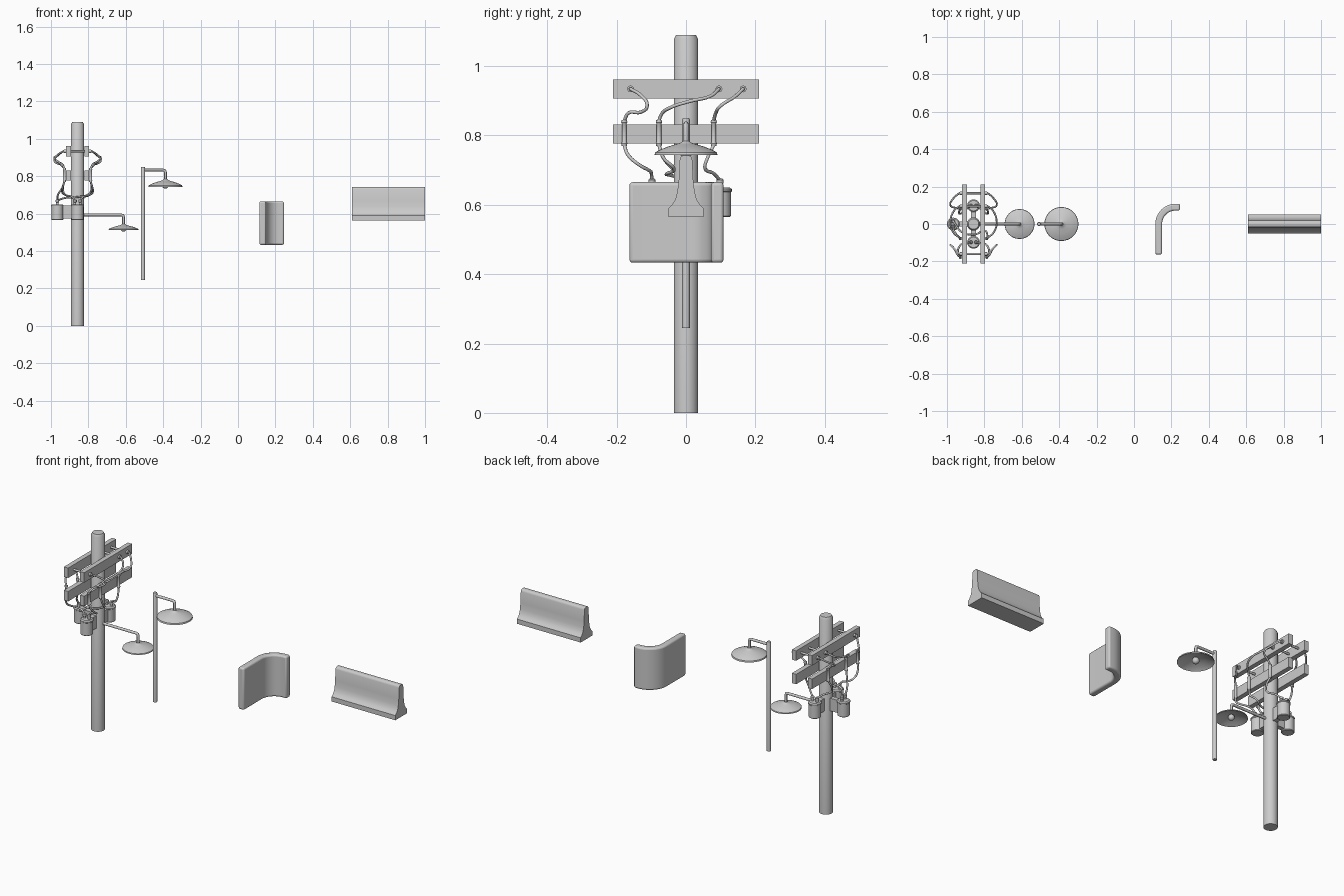
import bpy, bmesh, math
from mathutils import Vector

if "Cube" in bpy.data.objects:
    bpy.data.objects.remove(bpy.data.objects["Cube"])

PX = -0.858  # utility pole centre


def finish(name, bm, angle=35):
    bmesh.ops.recalc_face_normals(bm, faces=bm.faces[:])
    me = bpy.data.meshes.new(name)
    bm.to_mesh(me)
    bm.free()
    ob = bpy.data.objects.new(name, me)
    bpy.context.collection.objects.link(ob)
    bpy.ops.object.select_all(action='DESELECT')
    bpy.context.view_layer.objects.active = ob
    ob.select_set(True)
    bpy.ops.object.shade_smooth_by_angle(angle=math.radians(angle))
    return ob


def lathe(name, prof, loc, n=24):
    """Revolve (radius, z) points about a vertical axis, capping open ends."""
    bm = bmesh.new()
    rings = []
    for r, z in prof:
        rings.append([bm.verts.new((loc[0] + r * math.cos(2 * math.pi * i / n),
                                    loc[1] + r * math.sin(2 * math.pi * i / n),
                                    loc[2] + z)) for i in range(n)])
    for a, b in zip(rings, rings[1:]):
        for i in range(n):
            bm.faces.new((a[i], a[(i + 1) % n], b[(i + 1) % n], b[i]))
    bm.faces.new(rings[0])
    bm.faces.new(rings[-1])
    return finish(name, bm)


def box(name, loc, size):
    bm = bmesh.new()
    bmesh.ops.create_cube(bm, size=1)
    for v in bm.verts:
        v.co = Vector([v.co[i] * size[i] + loc[i] for i in range(3)])
    return finish(name, bm)


def tube(name, pts, r, smooth=False):
    """Round tube along points, straight or smoothly curved."""
    cu = bpy.data.curves.new(name, 'CURVE')
    cu.dimensions = '3D'
    cu.bevel_depth = r
    cu.bevel_resolution = 2
    cu.use_fill_caps = True
    cu.resolution_u = 5
    if smooth:
        sp = cu.splines.new('BEZIER')
        sp.bezier_points.add(len(pts) - 1)
        for p, co in zip(sp.bezier_points, pts):
            p.co = co
            p.handle_left_type = p.handle_right_type = 'AUTO'
    else:
        sp = cu.splines.new('POLY')
        sp.points.add(len(pts) - 1)
        for p, co in zip(sp.points, pts):
            p.co = (*co, 1)
    ob = bpy.data.objects.new(name, cu)
    bpy.context.collection.objects.link(ob)
    return ob


def extrude_outline(name, pts, depth, bevel, angle):
    """Extrude a closed 3D outline and round its edges."""
    bm = bmesh.new()
    f = bm.faces.new([bm.verts.new(p) for p in pts])
    g = bmesh.ops.extrude_face_region(bm, geom=[f])
    bmesh.ops.translate(bm, vec=depth, verts=[v for v in g['geom'] if isinstance(v, bmesh.types.BMVert)])
    ob = finish(name, bm, angle)
    if bevel:
        m = ob.modifiers.new('rounded', 'BEVEL')
        m.width = bevel
        m.segments = 3
        m.limit_method = 'ANGLE'
        m.angle_limit = math.radians(40)
    return ob


# Utility pole and crossarms
lathe('utility_pole', [(0.035, 0), (0.035, 1.078), (0.028, 1.09)], (PX, 0, 0), 32)
for z in (0.934, 0.804):
    for s in (-1, 1):
        box('crossarm', (PX + s * 0.049, 0, z), (0.026, 0.42, 0.055))

# Through rods with end knobs
for y in (-0.16, 0.095, 0.165):
    tube('crossarm_rod', [(PX - 0.078, y, 0.934), (PX + 0.078, y, 0.934)], 0.006)
    for s in (-1, 1):
        tube('rod_knob', [(PX + s * 0.06, y, 0.934), (PX + s * 0.071, y, 0.934)], 0.01)

# Insulators on the lower crossarms
ins = [(0.004, -0.037), (0.008, -0.037), (0.009, -0.03), (0.007, -0.027),
       (0.007, 0.027), (0.009, 0.03), (0.008, 0.037), (0.004, 0.037)]
for s in (-1, 1):
    for y in (-0.178, -0.078, 0.08):
        lathe('insulator', ins, (PX + s * 0.07, y, 0.807), 16)

# Transformers with brackets and bushings
can = [(0.029, 0.565), (0.032, 0.568), (0.032, 0.637), (0.034, 0.639),
       (0.034, 0.645), (0.028, 0.65)]
for dx, dy in ((-0.108, 0), (0, 0.098), (0, -0.098)):
    lathe('transformer', can, (PX + dx, dy, 0), 24)
    box('transformer_bracket', (PX + dx * 0.47, dy * 0.47, 0.608),
        (0.06 if dx else 0.025, 0.06 if dy else 0.025, 0.07))
    for s in (-1, 1):
        bx, by = (0, s * 0.014) if dx else (s * 0.014, 0)
        lathe('bushing', [(0.007, 0.648), (0.007, 0.66), (0.01, 0.662), (0.01, 0.672), (0.006, 0.676)],
              (PX + dx + bx, dy + by, 0), 12)

# Wires, mirrored across the pole: (offset from pole, y, z)
upper = [
    [(0.076, -0.16, 0.934), (0.105, -0.13, 0.915), (0.124, -0.112, 0.885),
     (0.105, -0.13, 0.867), (0.085, -0.165, 0.865), (0.07, -0.178, 0.842)],
    [(0.076, 0.095, 0.934), (0.105, 0.07, 0.913), (0.124, 0.01, 0.898),
     (0.108, -0.045, 0.88), (0.08, -0.07, 0.862), (0.07, -0.078, 0.842)],
    [(0.076, 0.165, 0.934), (0.105, 0.14, 0.911), (0.124, 0.1, 0.885),
     (0.09, 0.085, 0.862), (0.07, 0.08, 0.842)]]
lower = [
    [(0.07, -0.178, 0.772), (0.078, -0.168, 0.745), (0.082, -0.135, 0.715),
     (0.06, -0.105, 0.698), (0.03, -0.1, 0.69), (0.014, -0.098, 0.67)],
    [(0.07, 0.08, 0.772), (0.078, 0.062, 0.735), (0.07, 0.055, 0.705),
     (0.04, 0.08, 0.69), (0.014, 0.098, 0.67)]]
for s in (-1, 1):
    for path in upper + lower:
        tube('wire', [(PX + s * x, y, z) for x, y, z in path], 0.005, True)
# Middle wires run to the side transformer, one passing around the pole
for path in ([(-0.07, -0.078, 0.772), (-0.083, -0.065, 0.735), (-0.105, -0.035, 0.7), (-0.108, -0.014, 0.67)],
             [(0.07, -0.078, 0.772), (0.075, -0.065, 0.735), (0.06, -0.035, 0.705), (0.01, 0.055, 0.69),
              (-0.06, 0.045, 0.685), (-0.108, 0.014, 0.67)]):
    if path[0][0] > 0:
        path = [(x, -abs(y) if x > -0.1 else y, z) for x, y, z in path]
    tube('wire', [(PX + x, y, z) for x, y, z in path], 0.005, True)


# Hanging lamps: arm, shallow hollow shade and bulb
def lamp(x0, x1, zarm, zrim, r, h):
    tube('lamp_arm', [(x0, 0, zarm), (x1 - 0.012, 0, zarm), (x1 - 0.003, 0, zarm - 0.003),
                      (x1, 0, zarm - 0.012), (x1, 0, zrim + h - 0.005)], 0.0075)
    k = [(1.0, 0), (0.98, 0.22), (0.8, 0.46), (0.55, 0.7), (0.3, 0.88), (0.16, 1.0), (0.1, 1.15)]
    inner = [(a * r * 0.96, b * h - 0.004) for a, b in k[4:0:-1]]
    lathe('lamp_shade', [(0.008, h * 0.8)] + inner + [(a * r, b * h) for a, b in k], (x1, 0, zrim), 32)
    bpy.ops.mesh.primitive_uv_sphere_add(segments=16, ring_count=10, radius=r * 0.2,
                                         location=(x1, 0, zrim + h * 0.25))
    bpy.context.object.name = 'lamp_bulb'
    bpy.ops.object.shade_smooth()


lamp(PX + 0.02, -0.612, 0.593, 0.512, 0.08, 0.028)
lamp(-0.508, -0.388, 0.833, 0.743, 0.091, 0.036)
lathe('lamp_post', [(0.011, 0.245), (0.011, 0.845), (0.009, 0.85)], (-0.508, 0, 0), 16)

# Curved wall: straight run turning a quarter circle
cx, cy = 0.222, 0.0
outline = []
for rad, order in ((0.108, 1), (0.072, -1)):
    side = [(cx - rad, -0.163)]
    side += [(cx - rad * math.cos(t * math.pi / 24), cy + rad * math.sin(t * math.pi / 24)) for t in range(13)]
    side += [(0.246, cy + rad)]
    outline += side[::order]
extrude_outline('curved_wall', [(x, y, 0.433) for x, y in outline], (0, 0, 0.232), 0.009, 35)

# Road barrier: flared profile run along x
half = [(0.051, 0.564), (0.051, 0.59), (0.039, 0.602), (0.03, 0.617), (0.025, 0.637),
        (0.021, 0.67), (0.018, 0.73), (0.015, 0.738), (0.009, 0.742)]
prof = half + [(-y, z) for y, z in reversed(half)]
extrude_outline('road_barrier', [(0.61, y, z) for y, z in prof], (0.39, 0, 0), 0, 40)
